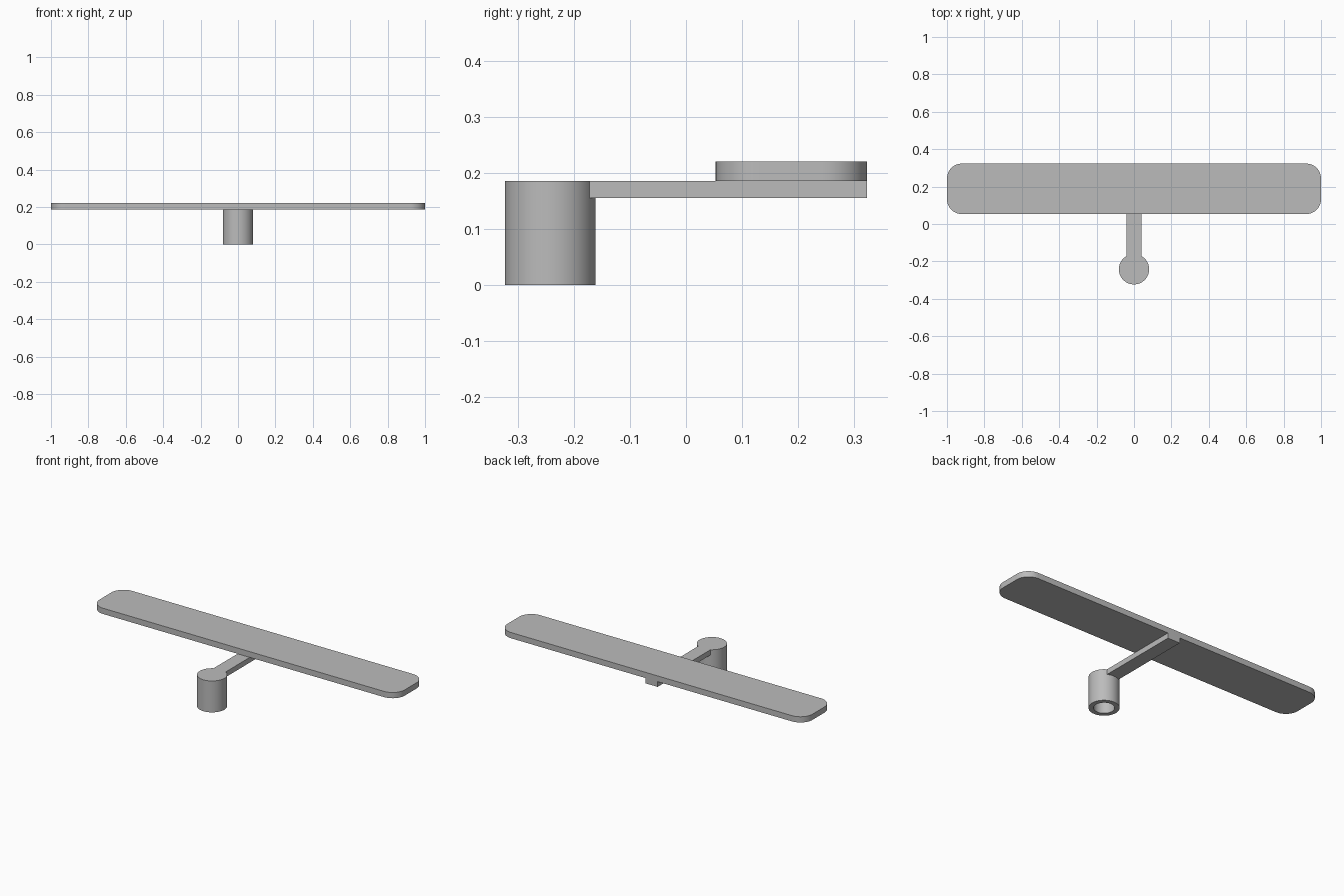
import bpy, bmesh, math

cube = bpy.data.objects.get("Cube")
if cube:
    bpy.data.objects.remove(cube, do_unlink=True)

grey = bpy.data.materials.new("plain_grey")
grey.use_nodes = True
COLOUR = (0.5, 0.5, 0.5, 1)
grey.diffuse_color = COLOUR
grey.node_tree.nodes["Principled BSDF"].inputs["Base Color"].default_value = COLOUR

HUB_Y, HUB_R, BORE_R = -0.242, 0.081, 0.055
ARM_Z, ARM_TOP, PLATE_TOP = 0.155, 0.186, 0.22
ARM_HALF, BACK, PLATE_FRONT = 0.04, 0.323, 0.053


def finish(name, bm):
    bmesh.ops.recalc_face_normals(bm, faces=bm.faces)
    mesh = bpy.data.meshes.new(name)
    bm.to_mesh(mesh)
    bm.free()
    mesh.materials.append(grey)
    obj = bpy.data.objects.new(name, mesh)
    bpy.context.collection.objects.link(obj)
    bpy.ops.object.select_all(action='DESELECT')
    obj.select_set(True)
    bpy.context.view_layer.objects.active = obj
    bpy.ops.object.shade_smooth_by_angle(angle=math.radians(30))
    return obj


def arc(cx, cy, r, start, end, steps):
    angles = [start + (end - start) * i / steps for i in range(steps + 1)]
    return [(cx + r * math.cos(a), cy + r * math.sin(a)) for a in angles]


def slab(name, outline, z0, z1):
    bm = bmesh.new()
    face = bm.faces.new([bm.verts.new((x, y, z0)) for x, y in outline])
    top = bmesh.ops.extrude_face_region(bm, geom=[face], use_keep_orig=True)
    verts = [v for v in top["geom"] if isinstance(v, bmesh.types.BMVert)]
    bmesh.ops.translate(bm, verts=verts, vec=(0, 0, z1 - z0))
    return finish(name, bm)


# Hub: a revolved cup, open underneath
bm = bmesh.new()
profile = [(0, ARM_Z), (BORE_R, ARM_Z), (BORE_R, 0), (HUB_R, 0), (HUB_R, ARM_TOP), (0, ARM_TOP)]
verts = [bm.verts.new((r, HUB_Y, z)) for r, z in profile]
edges = [bm.edges.new(pair) for pair in zip(verts, verts[1:])]
bmesh.ops.spin(bm, geom=verts + edges, cent=(0, HUB_Y, 0), axis=(0, 0, 1),
               angle=math.tau, steps=64, use_merge=True)
bmesh.ops.remove_doubles(bm, verts=bm.verts, dist=0.0001)
finish("hub", bm)

# Arm: a flat bar whose front end follows the hub wall
spread = math.asin(ARM_HALF / HUB_R)
contact = arc(0, HUB_Y, HUB_R - 0.001, math.pi / 2 - spread, math.pi / 2 + spread, 12)
contact[0], contact[-1] = (ARM_HALF, contact[0][1]), (-ARM_HALF, contact[-1][1])
slab("arm", contact + [(-ARM_HALF, BACK), (ARM_HALF, BACK)], ARM_Z, ARM_TOP)

# Plate: a long board with rounded corners, resting on the arm
R = 0.08
outline = []
corners = [(1 - R, BACK - R), (R - 1, BACK - R), (R - 1, PLATE_FRONT + R), (1 - R, PLATE_FRONT + R)]
for i, (cx, cy) in enumerate(corners):
    outline += arc(cx, cy, R, i * math.pi / 2, (i + 1) * math.pi / 2, 12)
slab("plate", outline, ARM_TOP, PLATE_TOP)
